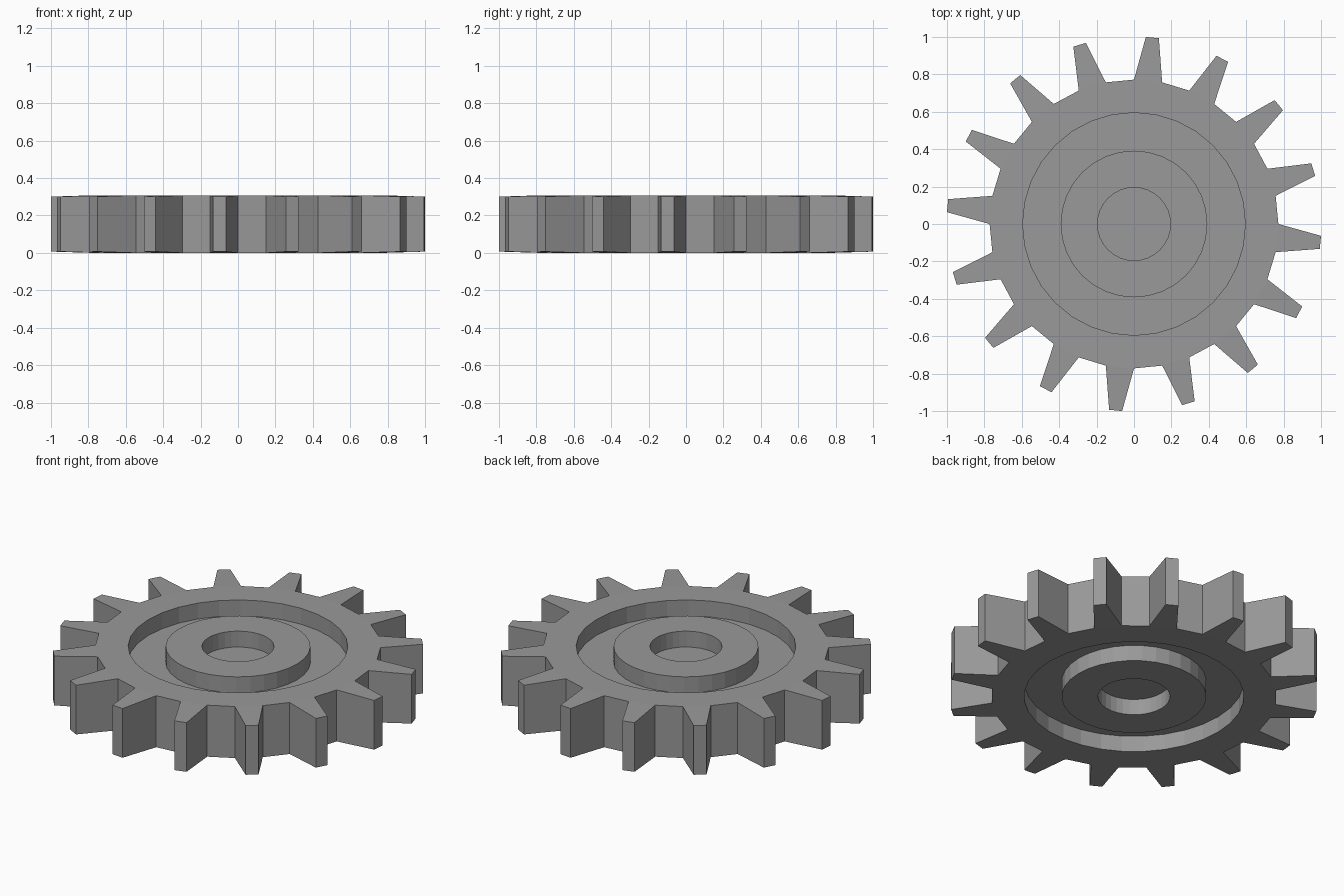
import bpy, bmesh
from math import sin, cos, radians

if "Cube" in bpy.data.objects:
    bpy.data.objects.remove(bpy.data.objects["Cube"])

TEETH = 16
N = TEETH * 2              # segments around every ring
STEP = 360 / N
H, DEPTH = 0.308, 0.095    # thickness and recess depth
ROOT_R, TIP_R = 0.772, 1.002
TIP_HALF, TIP_INSET = 2.0, 0.007

bm = bmesh.new()


def vert(r, deg, z):
    return bm.verts.new((r * cos(radians(deg)), r * sin(radians(deg)), z))


def ring(r, z):
    return [vert(r, i * STEP, z) for i in range(N)]


def side(top):
    # one stepped face of the gear: blind bore, hub, annular recess, rim
    z_face, z_floor = (H, H - DEPTH) if top else (0, DEPTH)
    profile = [(0.195, z_floor), (0.195, z_face), (0.392, z_face),
               (0.392, z_floor), (0.595, z_floor), (0.595, z_face),
               (ROOT_R, z_face)]
    loops = [ring(r, z) for r, z in profile]
    bm.faces.new(loops[0])
    for a, b in zip(loops, loops[1:]):
        for i in range(N):
            j = (i + 1) % N
            bm.faces.new((a[i], a[j], b[j], b[i]))
    return loops[-1]


top, bottom = side(True), side(False)

# Tapered teeth and the root lands between them
for k in range(TEETH):
    i0, i1, i2 = [(2 * k + 1 + n) % N for n in range(3)]
    mid = (2 * k + 1.5) * STEP
    ta, tb = [vert(TIP_R, mid + s * TIP_HALF, H - TIP_INSET) for s in (-1, 1)]
    ba, bb = [vert(TIP_R, mid + s * TIP_HALF, TIP_INSET) for s in (-1, 1)]
    for quad in ((top[i0], top[i1], tb, ta),
                 (bottom[i0], bottom[i1], bb, ba),
                 (ta, tb, bb, ba),
                 (top[i0], ta, ba, bottom[i0]),
                 (top[i1], tb, bb, bottom[i1]),
                 (top[i1], top[i2], bottom[i2], bottom[i1])):
        bm.faces.new(quad)

bmesh.ops.recalc_face_normals(bm, faces=bm.faces)
mesh = bpy.data.meshes.new("gear_wheel")
bm.to_mesh(mesh)
bm.free()
gear = bpy.data.objects.new("gear_wheel", mesh)
bpy.context.collection.objects.link(gear)

# Dark grey metal
metal = bpy.data.materials.new("dark_grey")
metal.diffuse_color = (0.32, 0.32, 0.32, 1)
metal.use_nodes = True
metal.node_tree.nodes["Principled BSDF"].inputs["Base Color"].default_value = metal.diffuse_color
mesh.materials.append(metal)
